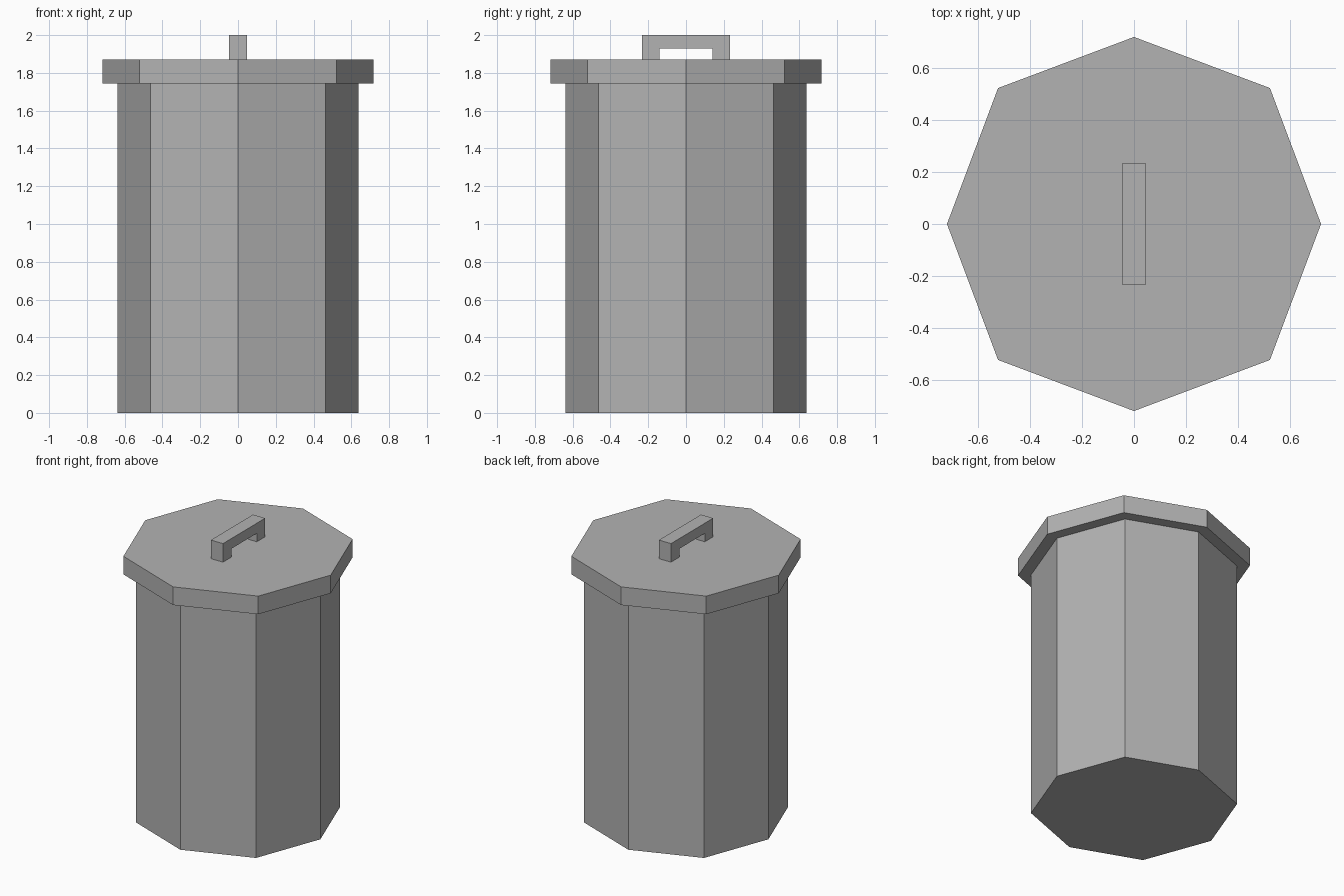
import bpy, bmesh
from math import sin, cos, pi

if "Cube" in bpy.data.objects:
    bpy.data.objects.remove(bpy.data.objects["Cube"])

grey = bpy.data.materials.new("bin_grey")
grey.diffuse_color = (0.45, 0.45, 0.45, 1)
grey.use_nodes = True
grey.node_tree.nodes["Principled BSDF"].inputs["Base Color"].default_value = grey.diffuse_color


def extrude_profile(name, points, offset):
    """Make a closed prism from a planar outline swept along an offset."""
    mesh = bpy.data.meshes.new(name)
    bm = bmesh.new()
    face = bm.faces.new([bm.verts.new(p) for p in points])
    out = bmesh.ops.extrude_face_region(bm, geom=[face], use_keep_orig=True)
    verts = [g for g in out["geom"] if isinstance(g, bmesh.types.BMVert)]
    bmesh.ops.translate(bm, verts=verts, vec=offset)
    bmesh.ops.recalc_face_normals(bm, faces=bm.faces[:])
    bm.to_mesh(mesh)
    bm.free()
    mesh.materials.append(grey)
    obj = bpy.data.objects.new(name, mesh)
    bpy.context.collection.objects.link(obj)
    return obj


def octagon(r_axis, r_diag, z):
    """Eight-sided outline whose diagonal corners sit slightly further out."""
    return [((r_diag if i % 2 else r_axis) * cos(i * pi / 4),
             (r_diag if i % 2 else r_axis) * sin(i * pi / 4), z) for i in range(8)]


# Octagonal bin body
extrude_profile("bin_body", octagon(0.638, 0.656, 0), (0, 0, 1.743))

# Overhanging lid
extrude_profile("lid", octagon(0.718, 0.738, 1.743), (0, 0, 0.127))

# Bridge handle, an upside-down U swept across x
side = [(0.233, 1.87), (0.233, 2.0), (-0.233, 2.0), (-0.233, 1.87),
        (-0.141, 1.87), (-0.141, 1.929), (0.141, 1.929), (0.141, 1.87)]
extrude_profile("lid_handle", [(-0.047, y, z) for y, z in side], (0.094, 0, 0))
